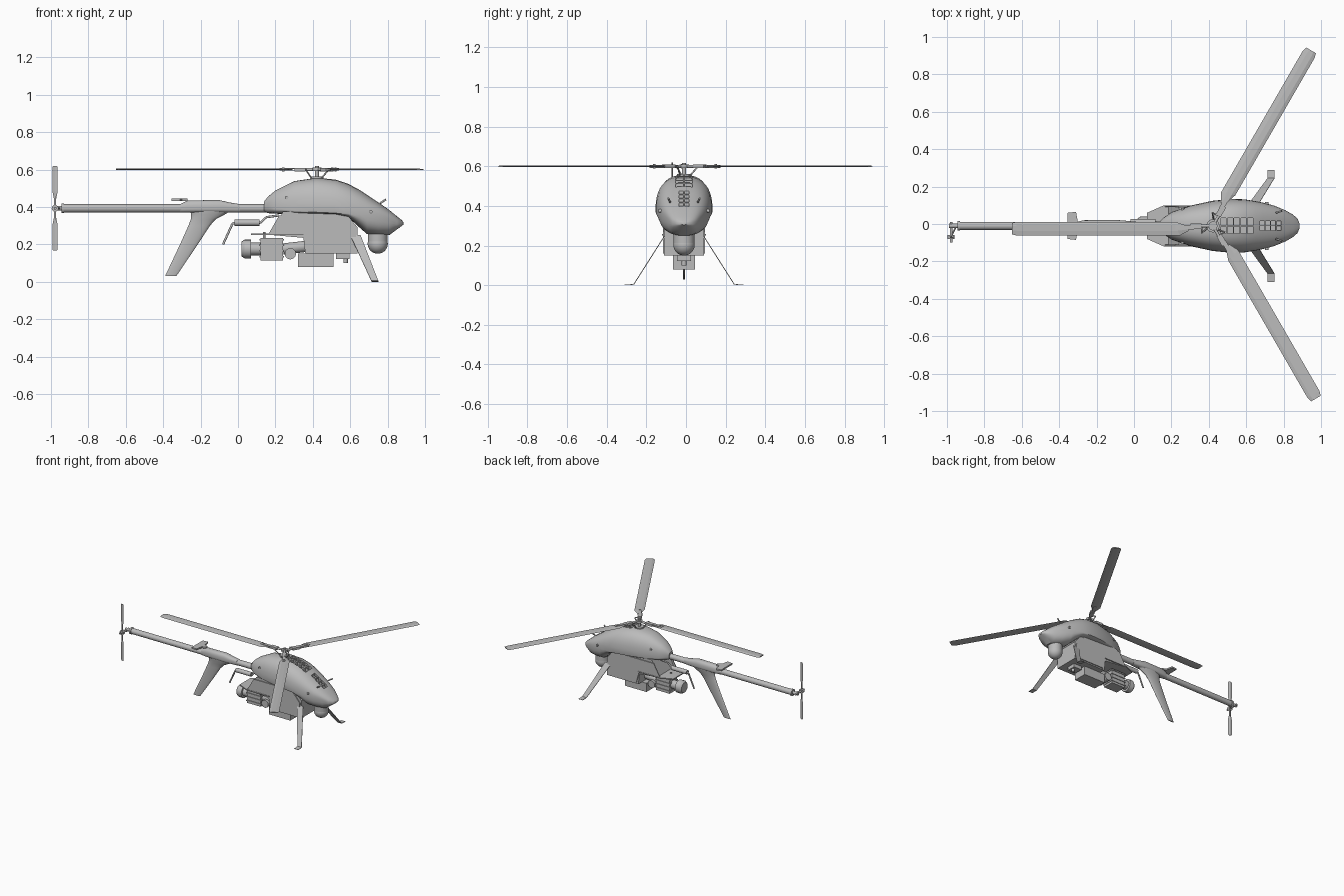
import bpy, bmesh
from math import sin, cos, pi, radians, copysign
from mathutils import Vector, Matrix

if "Cube" in bpy.data.objects:
    bpy.data.objects.remove(bpy.data.objects["Cube"], do_unlink=True)

grey = bpy.data.materials.new("airframe_grey")
grey.use_nodes = True
grey.diffuse_color = (0.5, 0.5, 0.5, 1)
grey.node_tree.nodes["Principled BSDF"].inputs["Base Color"].default_value = (0.5, 0.5, 0.5, 1)
parts = []


def finish(name, bm, smooth=True):
    bmesh.ops.recalc_face_normals(bm, faces=bm.faces)
    me = bpy.data.meshes.new(name)
    bm.to_mesh(me)
    bm.free()
    me.materials.append(grey)
    ob = bpy.data.objects.new(name, me)
    bpy.context.collection.objects.link(ob)
    parts.append(ob)
    if smooth:
        bpy.ops.object.select_all(action='DESELECT')
        ob.select_set(True)
        bpy.context.view_layer.objects.active = ob
        bpy.ops.object.shade_smooth_by_angle(angle=radians(35))
    return ob


def add_box(bm, centre, size, rot=Matrix()):
    bmesh.ops.create_cube(bm, size=1, matrix=Matrix.Translation(centre) @ rot @ Matrix.Diagonal((*size, 1)))


def box(name, centre, size):
    bm = bmesh.new()
    add_box(bm, centre, size)
    return finish(name, bm, False)


def add_rod(bm, a, b, r, r2=None, sides=20):
    a, b = Vector(a), Vector(b)
    rot = (b - a).to_track_quat('Z', 'Y').to_matrix().to_4x4()
    bmesh.ops.create_cone(bm, cap_ends=True, segments=sides, radius1=r, radius2=r if r2 is None else r2,
                          depth=(b - a).length, matrix=Matrix.Translation((a + b) / 2) @ rot)


def rods(name, items):
    bm = bmesh.new()
    for it in items:
        add_rod(bm, *it)
    return finish(name, bm)


def add_loft(bm, rings):
    loops = [[bm.verts.new(p) for p in ring] for ring in rings]
    n = len(loops[0])
    for a, b in zip(loops, loops[1:]):
        for i in range(n):
            bm.faces.new((a[i], a[(i + 1) % n], b[(i + 1) % n], b[i]))
    bm.faces.new(loops[0])
    bm.faces.new(loops[-1])


def prism(name, pts, axis, lo, hi):
    # extrude a 2D outline along y or z
    bm = bmesh.new()
    put = (lambda p, h: (p[0], h, p[1])) if axis == 'y' else (lambda p, h: (p[0], p[1], h))
    add_loft(bm, [[put(p, h) for p in pts] for h in (lo, hi)])
    return finish(name, bm, False)


def power(v, n):
    return copysign(abs(v) ** (2 / n), v)


def section(x, w, top, mid, low, n=2.6, count=40):
    ring = []
    for i in range(count):
        t = 2 * pi * i / count
        s = power(sin(t), n)
        ring.append((x, w * power(cos(t), n), mid + s * ((top - mid) if s > 0 else (mid - low))))
    return ring


# Fuselage shell: x, half width, top, widest height, bottom
shell_rows = [(.14, .025, .43, .40, .375), (.16, .045, .455, .40, .367), (.2, .073, .488, .39, .364),
              (.3, .108, .538, .38, .362), (.42, .134, .556, .375, .362), (.52, .144, .547, .37, .36),
              (.59, .142, .524, .365, .345), (.65, .132, .491, .36, .29), (.69, .124, .465, .355, .255),
              (.75, .108, .425, .345, .25), (.81, .083, .383, .335, .25), (.85, .06, .35, .315, .28),
              (.875, .038, .33, .31, .298), (.884, .015, .32, .312, .305)]
bm = bmesh.new()
add_loft(bm, [section(*r) for r in shell_rows])
shell = finish("fuselage_shell", bm)


def top_at(x):
    for a, b in zip(shell_rows, shell_rows[1:]):
        if a[0] <= x <= b[0]:
            return a[2] + (b[2] - a[2]) * (x - a[0]) / (b[0] - a[0])


# Cooling vents cut into the top of the shell
bm = bmesh.new()
for x0, x1, half, cols in ((.46, .64, .045, 5), (.67, .79, .027, 4)):
    pitch = (x1 - x0) / cols
    for i in range(cols):
        x = x0 + pitch * (i + .5)
        for side in (-1, 1):
            add_box(bm, (x, side * half / 2, top_at(x)), (pitch * .78, half * .86, .05))
cutter = finish("vent_cutter", bm, False)
cutter.hide_render = True
mod = shell.modifiers.new("vents", 'BOOLEAN')
mod.operation, mod.solver, mod.object = 'DIFFERENCE', 'EXACT', cutter
bpy.context.view_layer.objects.active = shell
bpy.ops.object.modifier_apply(modifier="vents")
parts.remove(cutter)
bpy.data.objects.remove(cutter, do_unlink=True)

# Small fasteners on both flanks
rods("shell_fasteners", [((x, s * (y - .02), z), (x, s * y, z), .009) for s in (-1, 1)
                         for x, y, z in ((.26, .095, .45), (.71, .128, .375))])
rods("nose_probe", [((.76, s * .07, .42), (.79, s * .08, .44), .005) for s in (-1, 1)])

# Lower equipment bay
prism("equipment_bay", [(.24, .375), (.57, .375), (.64, .29), (.64, .15), (.36, .15), (.35, .235), (.18, .25)],
      'y', -.1, .1)
for side, label in ((1, "left"), (-1, "right")):
    prism(label + "_bay_panel", [(.22, .355), (.56, .355), (.63, .27), (.63, .16), (.375, .16), (.35, .25), (.16, .25)],
          'y', side * .1, side * .107)
prism("rear_tray", [(.07, .07), (.16, .11), (.36, .11), (.36, -.11), (.16, -.11), (.07, -.07)], 'z', .25, .258)
box("battery_box", (.415, 0, .115), (.19, .11, .07))
box("bay_foot_block", (.56, 0, .137), (.07, .07, .03))
rods("downward_lens", [((.575, 0, .13), (.575, 0, .1), .012)])

# Sensor turret
bm = bmesh.new()
bmesh.ops.create_uvsphere(bm, u_segments=32, v_segments=16, radius=.054, matrix=Matrix.Translation((.747, 0, .204)))
add_rod(bm, (.747, 0, .2), (.747, 0, .262), .053, .053, 32)
finish("sensor_turret", bm)

# Engine slung below the tray
box("engine_block", (.18, 0, .175), (.12, .09, .12))
for z in (.135, .165, .195, .225):
    box("engine_fin", (.18, 0, z), (.13, .1, .008))
rods("engine_shafts", [((.02, 0, .175), (.035, 0, .175), .04, .05), ((.035, 0, .175), (.07, 0, .175), .05),
                       ((.07, 0, .175), (.13, 0, .175), .034), ((.24, 0, .175), (.37, 0, .19), .03),
                       ((.28, -.05, .15), (.28, .05, .15), .03), ((.14, 0, .23), (.14, 0, .265), .006)])

# Exhaust and tail pipe
rods("exhaust_muffler", [((-.02, .02, .316), (.115, .02, .316), .017)])
pipe = [(-.08, .02, .2), (-.03, .02, .31), (-.01, .02, .316), (.12, .02, .316), (.15, .02, .345), (.22, .02, .355)]
rods("exhaust_pipe", [(a, b, .006) for a, b in zip(pipe, pipe[1:])])

# Tail boom with fairing and swept fin
rods("tail_boom", [((-.935, 0, .393), (.22, 0, .393), .022, .022, 32), ((-.99, 0, .393), (-.93, 0, .393), .012),
                   ((-.945, 0, .393), (-.93, 0, .393), .026)])
bm = bmesh.new()
add_loft(bm, [section(x, w, top, .395, .37) for x, w, top in
              ((-.31, .02, .415), (-.27, .03, .435), (-.1, .032, .437), (-.05, .028, .425), (.01, .022, .415))])
finish("boom_fairing", bm)
bm = bmesh.new()
add_loft(bm, [[((a + b) / 2 + cos(pi * i / 8) * (b - a) / 2, sin(pi * i / 8) * t, z) for i in range(16)]
              for z, a, b, t in ((.03, -.39, -.33, .004), (.2, -.31, -.215, .009), (.3, -.265, -.15, .013),
                                 (.335, -.252, -.118, .017), (.36, -.25, -.07, .024), (.385, -.26, -.03, .028))])
finish("tail_fin", bm)
prism("tail_plate", [(-.355, .07), (-.31, .075), (-.3, .02), (-.27, .01), (-.27, -.01), (-.3, -.02), (-.31, -.075),
                     (-.355, -.07)], 'z', .432, .444)

# Tail rotor, on the right side of the boom
rods("tail_rotor_hub", [((-.978, .02, .393), (-.978, -.09, .393), .007), ((-.978, -.07, .393), (-.978, -.05, .393), .018),
                        ((-.978, -.06, .33), (-.978, -.06, .456), .006), ((-.95, 0, .393), (-.978, -.06, .393), .004)])
bm = bmesh.new()
for s in (-1, 1):
    add_loft(bm, [[(-.978 + dx * c, -.06 + dy - dx * c * .3, .393 + s * r) for dx, dy in
                   ((-1, 0), (0, .003), (1, 0), (0, -.003))]
                  for r, c in ((.05, .006), (.09, .014), (.22, .014), (.227, .01))])
finish("tail_rotor_blades", bm, False)

# Landing legs: bent flat straps
for side, label in ((1, "left"), (-1, "right")):
    bm = bmesh.new()
    path = [(.6, .655, .1, .25), (.713, .75, .255, .006), (.715, .752, .3, .003)]
    add_loft(bm, [[(x0, side * y, z), (x1, side * y, z), (x1, side * (y - .003), z - .003),
                   (x0, side * (y - .003), z - .003)] for x0, x1, y, z in path])
    finish(label + "_landing_leg", bm, False)

# Main rotor mast and swashplate
HX, HZ = .422, .6
rods("rotor_mast", [((HX, 0, .54), (HX, 0, .618), .011), ((HX, 0, .55), (HX, 0, .562), .035),
                    ((HX, 0, .592), (HX, 0, .61), .024)])

# Three blades with grips and pitch links
for k, label in enumerate(("front_left", "rear", "front_right")):
    turn = Matrix.Translation((HX, 0, HZ)) @ Matrix.Rotation(radians(60 + 120 * k), 4, 'Z')
    bm = bmesh.new()
    add_rod(bm, (0, 0, 0), (.1, 0, 0), .008)
    add_box(bm, (.09, .003, 0), (.06, .03, .018))
    add_box(bm, (.15, .008, .006), (.1, .024, .004))
    add_box(bm, (.15, .008, -.006), (.1, .024, .004))
    add_rod(bm, (.06, .01, 0), (.06, .038, 0), .004)
    add_rod(bm, (.06, .038, 0), (.03, .012, -.045), .004)
    add_rod(bm, (.18, .01, -.01), (.18, .01, .012), .006)
    bm.transform(turn)
    finish(label + "_blade_grip", bm)
    bm = bmesh.new()
    add_loft(bm, [[(r + sweep * f, .015 + f * c, h) for f, h in
                   ((-1, 0), (-.5, .005), (.3, .004), (1, 0), (.3, -.003), (-.5, -.003))]
                  for r, c, sweep in ((.13, .012, 0), (.19, .037, -.012), (1.05, .037, 0), (1.075, .03, 0))])
    bm.transform(turn)
    finish(label + "_main_blade", bm, False)

# Shift to the true centre line
for ob in parts:
    ob.location.y = -.01
